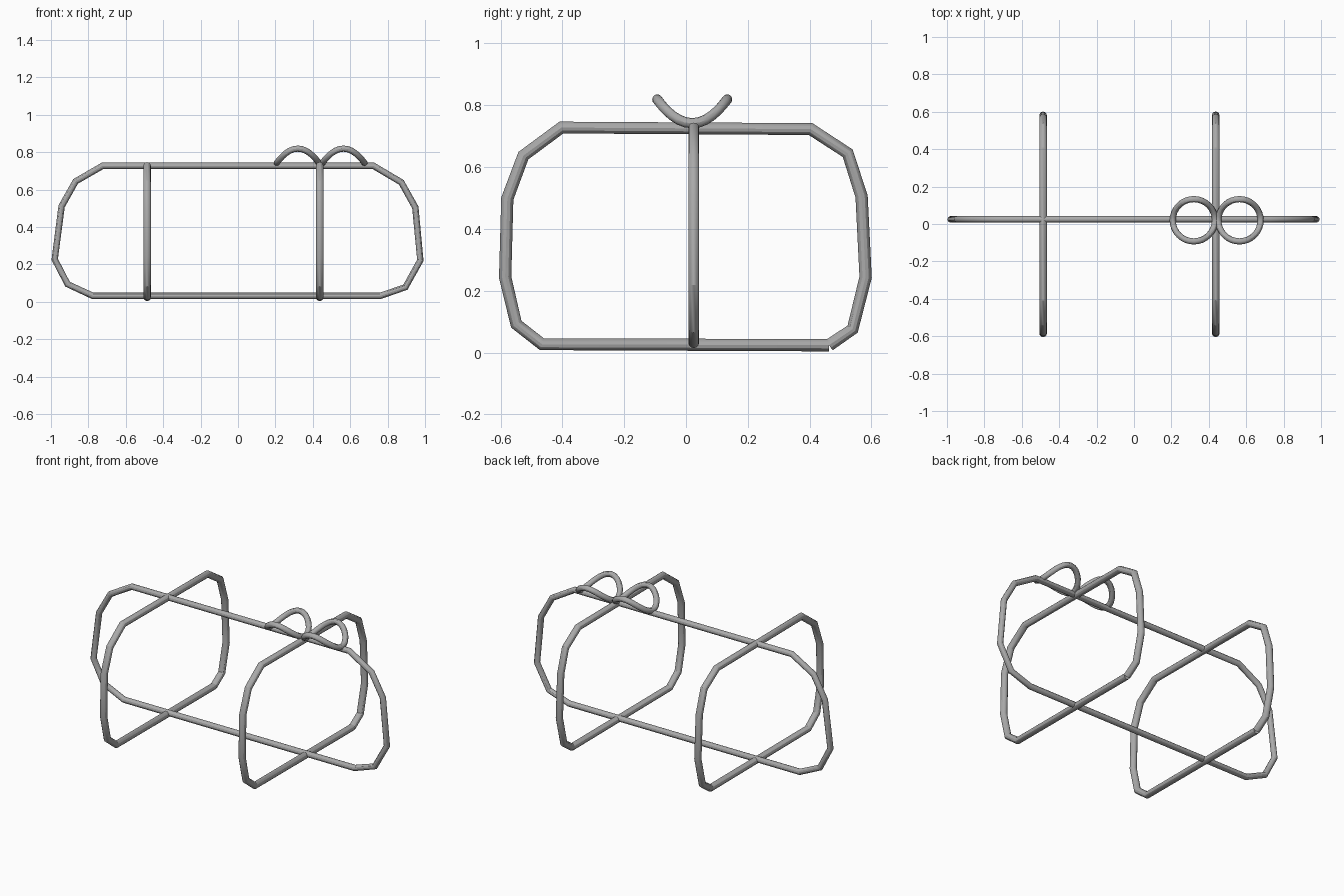
import bpy
from math import sin, cos, pi, radians

cube = bpy.data.objects.get("Cube")
if cube:
    bpy.data.objects.remove(cube, do_unlink=True)

grey = bpy.data.materials.new("grey")
grey.use_nodes = True
colour = (0.4, 0.4, 0.4, 1)
grey.diffuse_color = colour
grey.node_tree.nodes["Principled BSDF"].inputs["Base Color"].default_value = colour


def tube(name, points, radius, closed):
    """Sweep a round section along a polyline and make it a mesh."""
    curve = bpy.data.curves.new(name, "CURVE")
    curve.dimensions = "3D"
    curve.bevel_depth = radius
    curve.bevel_resolution = 4
    spline = curve.splines.new("POLY")
    spline.points.add(len(points) - 1)
    for p, co in zip(spline.points, points):
        p.co = (*co, 1)
    spline.use_cyclic_u = closed
    curve.materials.append(grey)
    obj = bpy.data.objects.new(name, curve)
    bpy.context.collection.objects.link(obj)
    bpy.ops.object.select_all(action="DESELECT")
    obj.select_set(True)
    bpy.context.view_layer.objects.active = obj
    bpy.ops.object.convert(target="MESH")
    bpy.ops.object.shade_smooth_by_angle(angle=radians(30))


# Long ribbon running lengthwise around the box
long_path = [(0.761, 0.032), (0.895, 0.078), (0.975, 0.222), (0.948, 0.505),
             (0.873, 0.639), (0.724, 0.727), (-0.724, 0.727), (-0.868, 0.644),
             (-0.943, 0.511), (-0.98, 0.227), (-0.911, 0.094), (-0.777, 0.032)]
tube("long_ribbon", [(x, 0.025, z) for x, z in long_path], 0.0175, True)

# Two cross ribbons, each with its open ends meeting at a lower corner
cross_path = [(0.463, 0.024), (0.539, 0.076), (0.581, 0.244), (0.568, 0.505),
              (0.523, 0.645), (0.403, 0.723), (-0.403, 0.728), (-0.526, 0.637),
              (-0.578, 0.498), (-0.585, 0.244), (-0.549, 0.092), (-0.466, 0.027),
              (0.463, 0.024)]
for name, x in (("right_cross_ribbon", -0.486), ("left_cross_ribbon", 0.437)):
    tube(name, [(x, y, z) for y, z in cross_path], 0.02, False)

# Bow: two saddle-shaped loops side by side
for name, cx in (("right_bow_loop", 0.32), ("left_bow_loop", 0.564)):
    angles = [2 * pi * i / 32 for i in range(32)]
    tube(name, [(cx + 0.113 * cos(a), 0.02 + 0.113 * sin(a),
                 0.742 + 0.077 * sin(a) ** 2) for a in angles], 0.0165, True)
